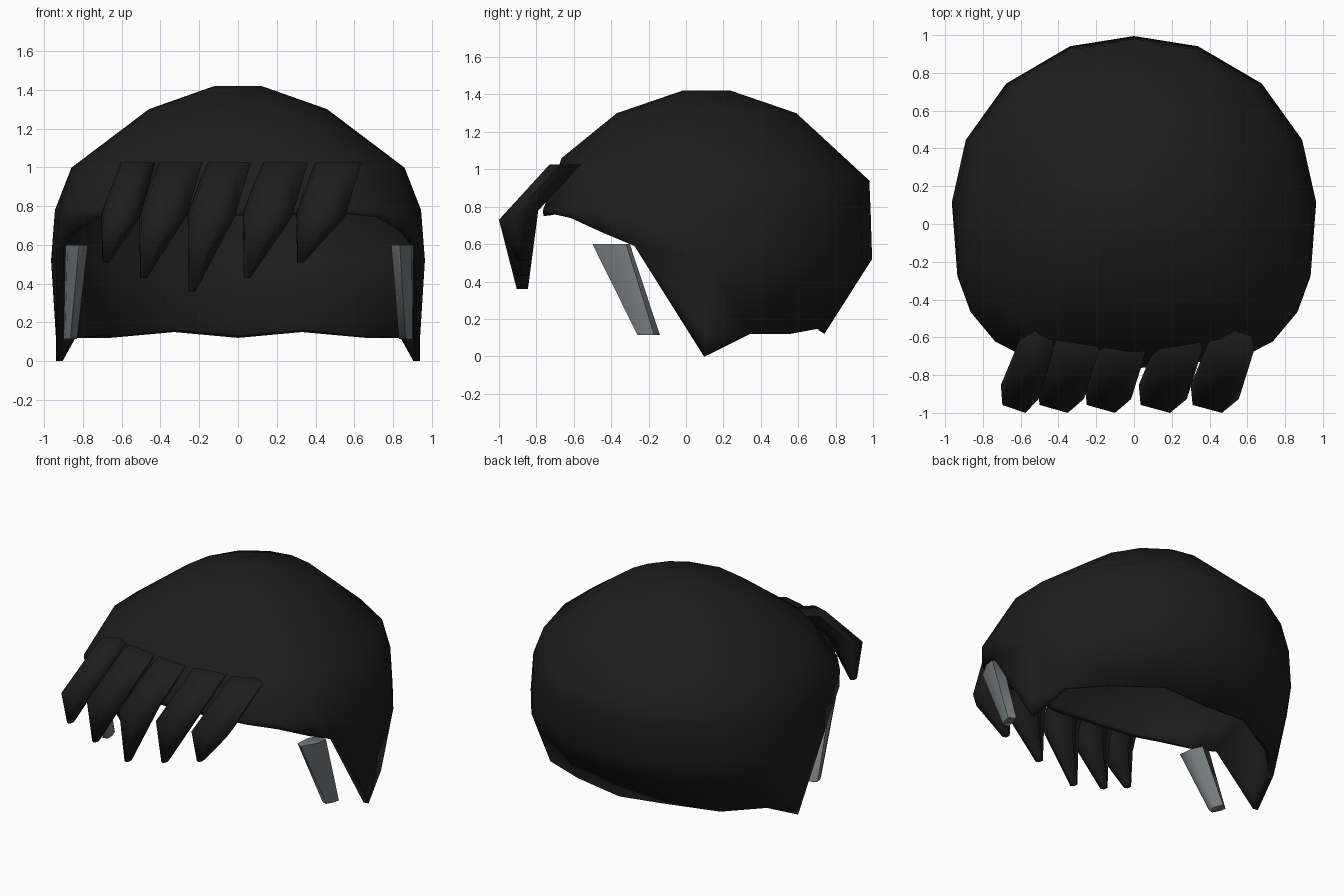
import bpy, bmesh, math

if "Cube" in bpy.data.objects:
    bpy.data.objects.remove(bpy.data.objects["Cube"])


def material(name, rgb):
    m = bpy.data.materials.new(name)
    m.diffuse_color = (*rgb, 1)
    m.use_nodes = True
    m.node_tree.nodes["Principled BSDF"].inputs["Base Color"].default_value = m.diffuse_color
    return m


BLACK = material("black hair", (0.0125, 0.0125, 0.0125))
GREY = material("grey sideburn", (0.19, 0.215, 0.225))


def finish(bm, name, mat, angle):
    bmesh.ops.remove_doubles(bm, verts=bm.verts, dist=0.0005)
    bmesh.ops.recalc_face_normals(bm, faces=bm.faces)
    me = bpy.data.meshes.new(name)
    bm.to_mesh(me)
    bm.free()
    me.materials.append(mat)
    ob = bpy.data.objects.new(name, me)
    bpy.context.collection.objects.link(ob)
    bpy.ops.object.select_all(action='DESELECT')
    ob.select_set(True)
    bpy.context.view_layer.objects.active = ob
    bpy.ops.object.shade_smooth_by_angle(angle=math.radians(angle))
    return ob


def loft(name, sections, mat, angle):
    """Closed solid through matching point rings."""
    bm = bmesh.new()
    rings = [[bm.verts.new(p) for p in s] for s in sections]
    n = len(rings[0])
    for a, b in zip(rings, rings[1:]):
        for i in range(n):
            j = (i + 1) % n
            bm.faces.new((a[i], a[j], b[j], b[i]))
    bm.faces.new(rings[0])
    bm.faces.new(rings[-1])
    return finish(bm, name, mat, angle)


# Hair cap: rings of z, half width, front y, back y, front and back roundness
RINGS = [(1.42, .12, -.02, .24, 2.0, 2.0),
         (1.30, .46, -.37, .59, 2.1, 2.0),
         (1.00, .86, -.665, .98, 2.4, 2.05),
         (.78, .945, -.765, .987, 3.2, 2.05),
         (.52, .965, -.74, .995, 3.0, 2.05),
         (.12, .94, -.62, .74, 2.6, 2.05),
         (0.0, .94, -.55, .66, 2.4, 2.05)]
CY = 0.08
# Angle around the head (front to back) and height of the lower hairline
HAIRLINE = [(-90, .75), (-64, .76), (-48, .74), (-30, .665), (-16, .59),
            (2, 0), (23, .12), (46, .12), (70, .15), (90, .12)]


def cap_point(deg, z, side):
    for a, b in zip(RINGS, RINGS[1:]):
        if z >= b[0]:
            break
    t = (a[0] - z) / (a[0] - b[0])
    _, hx, yf, yb, nf, nb = [p + (q - p) * t for p, q in zip(a, b)]
    c = max(0, math.cos(math.radians(deg)))
    s = math.sin(math.radians(deg))
    n, reach = (nf, yf - CY) if s < 0 else (nb, yb - CY)
    # the widest upper ring tips down towards the back
    tilt = -.06 * s if z == 1.0 else 0
    return (side * hx * c ** (2 / n) if c > 1e-6 else 0,
            CY + reach * abs(s) ** (2 / n), z + tilt)


columns = [(d, z, 1) for d, z in HAIRLINE]
columns += [(d, z, -1) for d, z in HAIRLINE[-2:0:-1]]
bm = bmesh.new()
grid = [[bm.verts.new(cap_point(d, max(r[0], low), s)) for r in RINGS]
        for d, low, s in columns]
for i, a in enumerate(grid):
    b = grid[(i + 1) % len(grid)]
    for k in range(len(RINGS) - 1):
        bm.faces.new((a[k], b[k], b[k + 1], a[k + 1]))
bm.faces.new([g[0] for g in grid])
bmesh.ops.dissolve_degenerate(bm, dist=0.0005, edges=bm.edges)
cap = finish(bm, "hair_cap", BLACK, 50)
# make sure the shell thickens inwards
top = max(cap.data.polygons, key=lambda p: p.center.z)
if top.normal.z < 0:
    cap.data.flip_normals()
mod = cap.modifiers.new("thickness", 'SOLIDIFY')
mod.thickness = 0.035
mod.offset = -1


# Fringe: five bent, pointed locks
def lock_ring(left, width, front, back, zf, zb):
    shape = [(0, .7), (.04, .2), (.65, 0), (1, .35), (.95, .8), (.5, 1)]
    return [(left + u * width, front + v * (back - front), zf + v * (zb - zf))
            for u, v in shape]


LOCKS = [(-.705, .20, .51), (-.51, .245, .43), (-.26, .245, .36),
         (.025, .255, .43), (.30, .255, .51)]
for i, (left, width, tip) in enumerate(LOCKS):
    loft(f"fringe_lock_{i + 1}", [
        lock_ring(left + .10, width - .02, -.73, -.56, 1.025, 1.025),
        lock_ring(left, width, -1.0, -.79, .73, .78),
        lock_ring(left + .005, .035, -.905, -.845, tip, tip)], BLACK, 78)

# Sideburns: slanted tapering strips on both sides
TOP = [(.89, -.32), (.88, -.39), (.82, -.50), (.775, -.47), (.785, -.37),
       (.82, -.30)]
BOTTOM = [(.90, -.17), (.892, -.21), (.865, -.26), (.83, -.25),
          (.835, -.19), (.855, -.14)]
for side, label, inset in ((1, "right", .015), (-1, "left", 0)):
    loft(f"sideburn_{label}",
         [[(side * (x + inset), y, .60) for x, y in TOP],
          [(side * x, y, .115) for x, y in BOTTOM]], GREY, 75)
